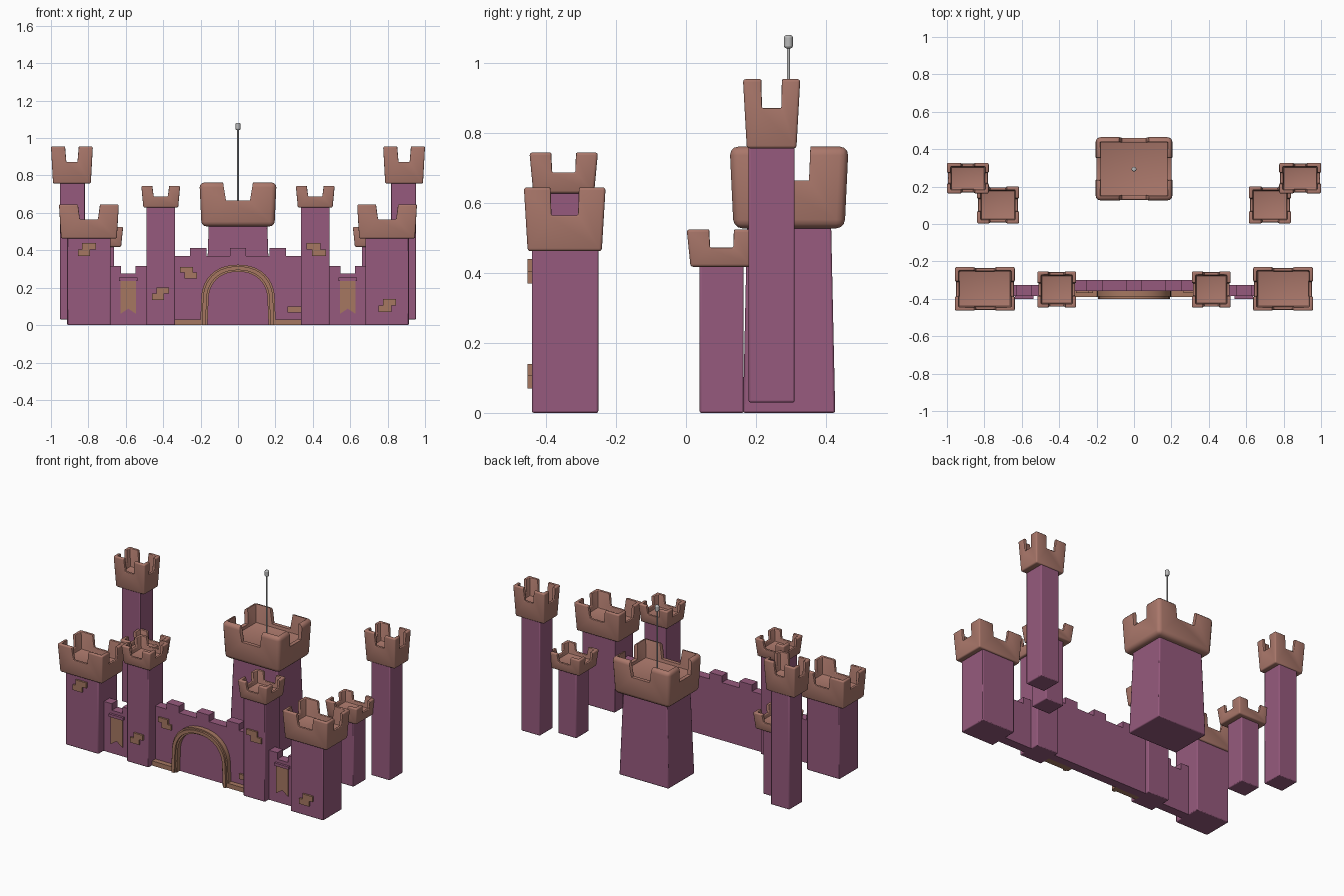
import bpy, bmesh, math

if "Cube" in bpy.data.objects:
    bpy.data.objects.remove(bpy.data.objects["Cube"])

def mat(name, rgb):
    m = bpy.data.materials.new(name)
    m.diffuse_color = (*rgb, 1)
    m.use_nodes = True
    m.node_tree.nodes["Principled BSDF"].inputs["Base Color"].default_value = m.diffuse_color
    return m

PURPLE = mat("purple_wall", (0.305, 0.102, 0.205))
TAN = mat("rosy_tan", (0.40, 0.185, 0.145))
STONE = mat("warm_tan", (0.38, 0.187, 0.12))
GRAY = mat("pale_gray", (0.5, 0.5, 0.5))


def new_obj(name, bm, m):
    bmesh.ops.recalc_face_normals(bm, faces=bm.faces)
    me = bpy.data.meshes.new(name)
    bm.to_mesh(me)
    bm.free()
    ob = bpy.data.objects.new(name, me)
    bpy.context.collection.objects.link(ob)
    if m:
        me.materials.append(m)
    return ob


def bevel(ob, w, seg=2):
    b = ob.modifiers.new("bevel", 'BEVEL')
    b.width, b.segments, b.limit_method, b.angle_limit = w, seg, 'ANGLE', math.radians(40)


def smooth(ob):
    bpy.ops.object.select_all(action='DESELECT')
    ob.select_set(True)
    bpy.context.view_layer.objects.active = ob
    bpy.ops.object.shade_smooth_by_angle(angle=math.radians(40))


def frustum(name, cx, cy, z0, z1, bottom, top, m):
    """Four-sided block with separate bottom and top half sizes."""
    bm = bmesh.new()
    rings = []
    for z, (hx, hy) in ((z0, bottom), (z1, top)):
        rings.append([bm.verts.new((cx + a * hx, cy + b * hy, z))
                      for a, b in ((-1, -1), (1, -1), (1, 1), (-1, 1))])
    lo, hi = rings
    bm.faces.new(lo)
    bm.faces.new(hi)
    for i in range(4):
        j = (i + 1) % 4
        bm.faces.new((lo[i], lo[j], hi[j], hi[i]))
    return new_obj(name, bm, m)


def box(name, x0, x1, y0, y1, z0, z1, m):
    h = (abs(x1 - x0) / 2, abs(y1 - y0) / 2)
    return frustum(name, (x0 + x1) / 2, (y0 + y1) / 2, z0, z1, h, h, m)


def plate(name, pts, y0, y1, m):
    """Extrude an x-z outline along y."""
    bm = bmesh.new()
    a = [bm.verts.new((x, y0, z)) for x, z in pts]
    b = [bm.verts.new((x, y1, z)) for x, z in pts]
    bm.faces.new(a)
    bm.faces.new(b)
    for i in range(len(pts)):
        j = (i + 1) % len(pts)
        bm.faces.new((a[i], a[j], b[j], b[i]))
    return new_obj(name, bm, m)


def crown(name, cx, cy, z0, z1, hx, hy, nz, nx, ny, floor, wall=0.018, r=0.008, edge=0.004):
    """Flared hollow battlement with one notch in each side."""
    ob = frustum(name, cx, cy, z0, z1, (hx - 0.011, hy - 0.011), (hx, hy), TAN)
    bevel(ob, r, 3)
    up = z1 + 0.05
    cutters = [
        frustum("cut_hollow", cx, cy, floor, up, (hx - wall - 0.006, hy - wall - 0.006),
                (hx - wall, hy - wall), None),
        frustum("cut_front_notch", cx, cy, nz, up, (nx * 0.8, hy + 0.1), (nx * 1.1, hy + 0.1), None),
        frustum("cut_side_notch", cx, cy, nz, up, (hx + 0.1, ny * 0.95), (hx + 0.1, ny * 1.05), None)]
    for c in cutters:
        c.hide_render = True
        b = ob.modifiers.new("cut", 'BOOLEAN')
        b.operation, b.solver, b.object = 'DIFFERENCE', 'EXACT', c
    bevel(ob, edge, 2)
    # Bake the result and drop the cutters
    dg = bpy.context.evaluated_depsgraph_get()
    me = bpy.data.meshes.new_from_object(ob.evaluated_get(dg))
    ob.modifiers.clear()
    ob.data = me
    for c in cutters:
        bpy.data.objects.remove(c)
    smooth(ob)


def tower(name, cx, cy, z0, z1, hx, hy):
    ob = box(name, cx - hx, cx + hx, cy - hy, cy + hy, z0, z1, PURPLE)
    bevel(ob, 0.005)
    smooth(ob)


for s, side in ((-1, "left"), (1, "right")):
    # Towers and their battlements
    tower(side + "_outer_tower", s * 0.797, -0.346, 0, 0.48, 0.116, 0.095)
    crown(side + "_outer_crown", s * 0.797, -0.347, 0.463, 0.645, 0.16, 0.117, 0.565, 0.06, 0.04, 0.535)
    tower(side + "_inner_tower", s * 0.413, -0.35, 0, 0.645, 0.077, 0.076)
    crown(side + "_inner_crown", s * 0.413, -0.35, 0.628, 0.745, 0.104, 0.098, 0.688, 0.047, 0.035, 0.665)
    tower(side + "_rear_tall_tower", s * 0.885, 0.245, 0.03, 0.77, 0.066, 0.066)
    crown(side + "_rear_tall_crown", s * 0.888, 0.245, 0.757, 0.955, 0.112, 0.082, 0.872, 0.037, 0.029, 0.84)
    tower(side + "_rear_short_tower", s * 0.727, 0.102, 0, 0.43, 0.065, 0.063)
    crown(side + "_rear_short_crown", s * 0.727, 0.102, 0.418, 0.525, 0.113, 0.1, 0.473, 0.05, 0.035, 0.453)
    # Side walls with two merlons
    box(side + "_side_wall", s * 0.48, s * 0.69, -0.385, -0.327, 0, 0.275, PURPLE)
    for a, b in ((0.48, 0.548), (0.625, 0.69)):
        box(side + "_side_merlon", s * a, s * b, -0.385, -0.327, 0.27, 0.317, PURPLE)
    # Swallow-tailed banner with its rail
    c = s * 0.587
    plate(side + "_banner", [(c - 0.042, 0.24), (c + 0.042, 0.24), (c + 0.042, 0.06),
                             (c, 0.088), (c - 0.042, 0.06)], -0.392, -0.384, STONE)
    box(side + "_banner_rail", c - 0.05, c + 0.05, -0.4, -0.384, 0.237, 0.255, PURPLE)
    # Stone footing beside the gate
    box(side + "_footing", s * 0.165, s * 0.34, -0.39, -0.35, 0, 0.03, STONE)

# Gate wall
box("gate_wall", -0.35, 0.35, -0.357, -0.3, 0, 0.37, PURPLE)
for x in (-0.213, 0, 0.213):
    box("gate_merlon", x - 0.044, x + 0.044, -0.357, -0.3, 0.365, 0.412, PURPLE)


def arch_line(w, h, spring=0.13, n=20):
    pts = [(-w - 0.005, 0)]
    for i in range(n + 1):
        t = math.pi * (1 - i / n)
        c, q = math.cos(t), math.sin(t)
        pts.append((w * math.copysign(abs(c) ** 0.9, c), spring + (h - spring) * q ** 0.9))
    return pts + [(w + 0.005, 0)]


# Stepped gate arch
for nm, o, i, y in (("arch_outer_band", (0.197, 0.323), (0.158, 0.285), -0.387),
                    ("arch_raised_band", (0.188, 0.314), (0.168, 0.294), -0.4)):
    smooth(plate(nm, arch_line(*o) + arch_line(*i)[::-1], y, -0.35, STONE))

# Loose wall stones: x range, z range, face depth
for x0, x1, z0, z1, y in (
        (-0.835, -0.76, 0.405, 0.44, -0.441), (-0.855, -0.79, 0.37, 0.405, -0.441),
        (0.775, 0.845, 0.105, 0.14, -0.441), (0.75, 0.82, 0.07, 0.105, -0.441),
        (-0.435, -0.37, 0.168, 0.202, -0.426), (-0.46, -0.395, 0.134, 0.168, -0.426),
        (0.365, 0.44, 0.405, 0.44, -0.426), (0.395, 0.47, 0.37, 0.405, -0.426),
        (-0.31, -0.24, 0.28, 0.31, -0.357), (-0.285, -0.218, 0.248, 0.28, -0.357),
        (0.265, 0.34, 0.067, 0.1, -0.357)):
    box("wall_stone", x0, x1, y - 0.012, y + 0.005, z0, z1, STONE)

# Central keep
keep = frustum("keep_body", 0, 0.295, 0, 0.55, (0.175, 0.132), (0.156, 0.12), PURPLE)
bevel(keep, 0.006)
smooth(keep)
crown("keep_crown", 0, 0.295, 0.528, 0.762, 0.206, 0.17, 0.665, 0.08, 0.06, 0.645, 0.024, 0.025, 0.007)

# Flagpole and finial
for nm, r, z0, z1 in (("flagpole", 0.0045, 0.64, 1.05), ("pole_finial", 0.013, 1.043, 1.081)):
    bpy.ops.mesh.primitive_cylinder_add(vertices=16, radius=r, depth=z1 - z0,
                                        location=(0, 0.293, (z0 + z1) / 2))
    ob = bpy.context.object
    ob.name = nm
    ob.data.materials.append(GRAY)
    if nm == "pole_finial":
        bevel(ob, 0.007, 3)
    smooth(ob)
